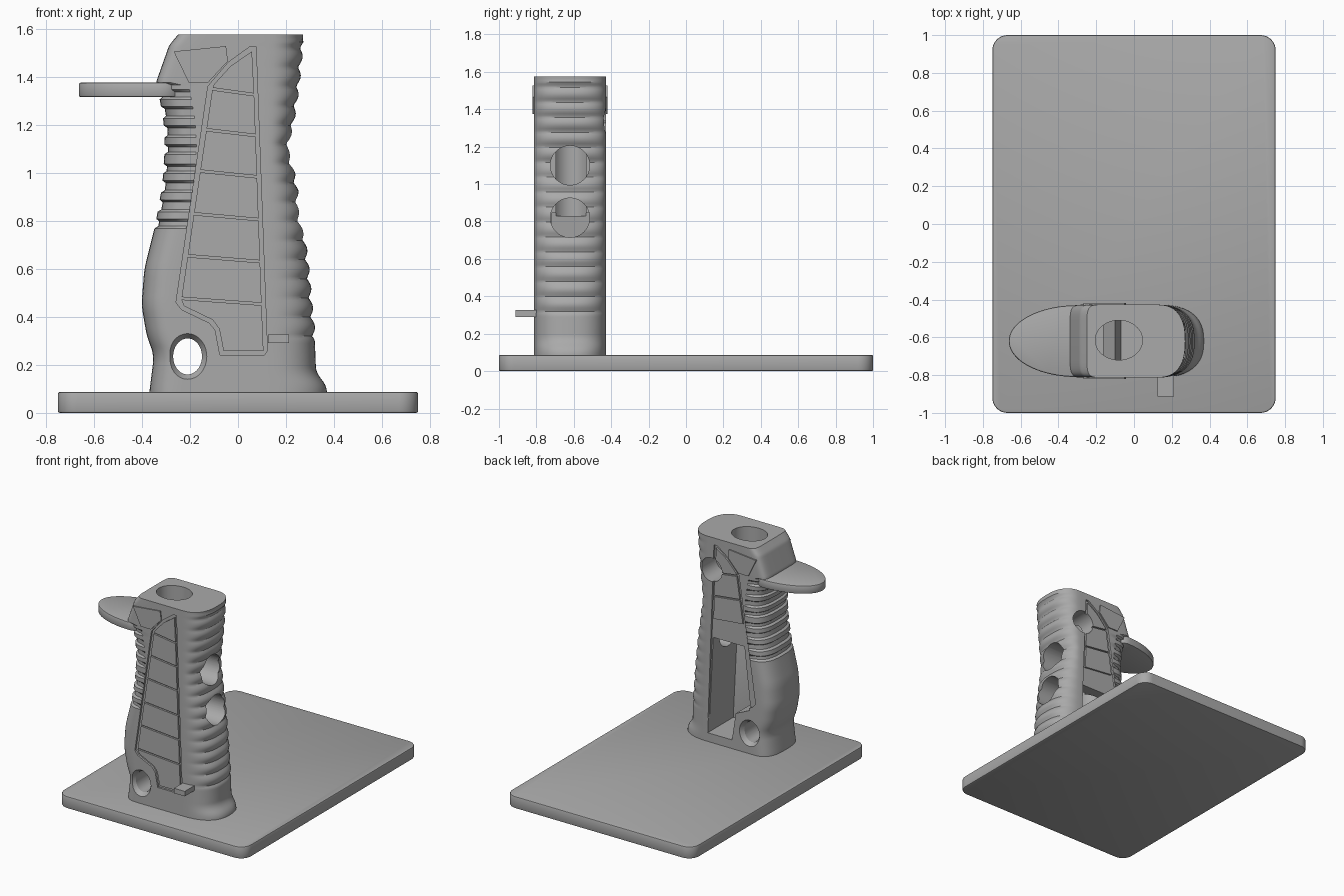
import bpy, bmesh, math
from mathutils import Vector

cube = bpy.data.objects.get("Cube")
if cube:
    bpy.data.objects.remove(cube, do_unlink=True)

grey = bpy.data.materials.new("plain grey")
grey.use_nodes = True
colour = (0.4, 0.4, 0.4, 1)
grey.diffuse_color = colour
grey.node_tree.nodes["Principled BSDF"].inputs["Base Color"].default_value = colour

CY, HW = -0.62, 0.193          # grip centre line and half thickness
BASE, TOP = 0.08, 1.575


def make(name, bm):
    bmesh.ops.recalc_face_normals(bm, faces=bm.faces)
    mesh = bpy.data.meshes.new(name)
    bm.to_mesh(mesh)
    bm.free()
    mesh.materials.append(grey)
    ob = bpy.data.objects.new(name, mesh)
    bpy.context.collection.objects.link(ob)
    return ob


def loft(name, rings):
    bm = bmesh.new()
    loops = [[bm.verts.new(p) for p in ring] for ring in rings]
    n = len(loops[0])
    for a, b in zip(loops, loops[1:]):
        for i in range(n):
            j = (i + 1) % n
            bm.faces.new((a[i], a[j], b[j], b[i]))
    bm.faces.new(loops[0])
    bm.faces.new(loops[-1])
    return make(name, bm)


def prism(name, outline, lo, hi, axis="y"):
    """Extrude a flat outline along one axis."""
    place = {"x": lambda u, v, d: (d, u, v),
             "y": lambda u, v, d: (u, d, v),
             "z": lambda u, v, d: (u, v, d)}[axis]
    return loft(name, [[place(u, v, d) for u, v in outline] for d in (lo, hi)])


def ellipse(cx, cy, rx, ry, n=48):
    return [(cx + rx * math.cos(math.tau * i / n),
             cy + ry * math.sin(math.tau * i / n)) for i in range(n)]


def smooth(ob, angle=30):
    bpy.ops.object.select_all(action="DESELECT")
    ob.select_set(True)
    bpy.context.view_layer.objects.active = ob
    bpy.ops.object.shade_smooth_by_angle(angle=math.radians(angle))


def apply_modifiers(ob):
    deps = bpy.context.evaluated_depsgraph_get()
    ob.data = bpy.data.meshes.new_from_object(ob.evaluated_get(deps))
    ob.modifiers.clear()


def cut(ob, cutter):
    mod = ob.modifiers.new("cut", "BOOLEAN")
    mod.operation, mod.solver, mod.object = "DIFFERENCE", "EXACT", cutter
    apply_modifiers(ob)
    bpy.data.objects.remove(cutter, do_unlink=True)


def soften(ob, width):
    mod = ob.modifiers.new("bevel", "BEVEL")
    mod.width, mod.segments, mod.limit_method = width, 2, "ANGLE"
    mod.angle_limit = math.radians(50)
    apply_modifiers(ob)
    smooth(ob)


def linear(table, z):
    for (z0, x0), (z1, x1) in zip(table, table[1:]):
        if z <= z1:
            return x0 + (x1 - x0) * max(0, z - z0) / (z1 - z0)
    return table[-1][1]


def eased(table, z, w=0.03):
    return sum(linear(table, z + w * k / 3) for k in range(-3, 4)) / 7


# Base plate with rounded corners
corners = []
for sx, sy, start in ((1, 1, 0), (-1, 1, 90), (-1, -1, 180), (1, -1, 270)):
    for k in range(9):
        a = math.radians(start + k * 90 / 8)
        corners.append((sx * 0.67 + 0.08 * math.cos(a), sy * 0.92 + 0.08 * math.sin(a)))
soften(prism("base_plate", corners, 0, 0.087, "z"), 0.008)

# Grip body: lofted rounded sections with ripples at one edge, ribs at the other
LEFT = [(0.08, -0.37), (0.2, -0.355), (0.24, -0.35), (0.32, -0.38), (0.45, -0.402), (0.6, -0.39),
        (0.78, -0.345), (0.95, -0.315), (1.1, -0.305), (1.2, -0.308), (1.3, -0.325),
        (1.38, -0.34), (1.53, -0.287), (1.575, -0.25)]
RIGHT = [(0.08, 0.37), (0.11, 0.37), (0.17, 0.325), (0.3, 0.32), (0.45, 0.305), (0.6, 0.292),
         (0.8, 0.268), (1.0, 0.232), (1.1, 0.215), (1.2, 0.228), (1.35, 0.25), (1.575, 0.272)]


def section(z):
    left = linear(LEFT, z) if z > 1.33 else eased(LEFT, z)
    right = eased(RIGHT, z, 0.02)
    if 0.3 < z < 1.55:
        right += 0.016 * (abs(math.sin(math.pi * z / 0.08)) - 0.6)
    rib = 0.77 < z < 1.34 and (z - 0.77) % 0.077 < 0.035
    inset = 0.014 if rib else 0
    square = 7 if z > 1.37 else 2.8
    ring = []
    for k in range(25):
        t = math.pi * (0.5 + k / 24)
        c, s = abs(math.cos(t)) ** (2 / square), abs(math.sin(t)) ** (2 / square)
        c = c if k % 24 else 0
        ring.append((left + inset + (0.13 - inset) * (1 - c),
                     CY + math.copysign((HW - inset) * s, math.sin(t)), z))
    if z < 1.37:     # rib ends step back out to the flat sides
        ring[0] = (left + 0.132, CY + HW, z)
        ring[24] = (left + 0.132, CY - HW, z)
    start = 0.12
    for k in range(25):
        t = math.pi * (k / 24 - 0.5)
        c, s = abs(math.cos(t)) ** (2 / 2.5), abs(math.sin(t)) ** (2 / 2.5)
        c = c if k % 24 else 0
        ring.append((start + (right - start) * c, CY + math.copysign(HW * s, math.sin(t)), z))
    return ring


steps = 150
grip = loft("grip", [section(BASE + (TOP - BASE) * i / steps) for i in range(steps + 1)])

# Side panel outline, shared by both sides
PANEL = [(0.075, 1.525), (0.05, 1.525), (-0.04, 1.46), (-0.125, 1.36), (-0.258, 0.46), (-0.235, 0.43),
         (-0.12, 0.375), (-0.095, 0.345), (-0.075, 0.24), (0.11, 0.24), (0.122, 0.26)]
for side in (-1, 1):
    y = CY + side * HW
    cut(grip, prism("panel_recess", PANEL, y - 0.014, y + 0.014))

# Hollow interior, window on the rear side, and round openings
CAVITY = [(-0.16, 0.845), (0.09, 0.845), (0.125, 0.15), (-0.07, 0.15), (-0.1, 0.35), (-0.21, 0.4)]
cut(grip, prism("cavity", CAVITY, -0.72, -0.35))
cut(grip, prism("bore", ellipse(-0.08, -0.615, 0.125, 0.105), 0.83, 1.7, "z"))
for z in (1.1, 0.82):
    cut(grip, prism("edge_hole", ellipse(CY, z, 0.105, 0.105), 0, 0.5, "x"))
cut(grip, prism("rear_hole", ellipse(0.096, 1.34, 0.085, 0.085), -0.6, -0.35))
cut(grip, prism("lower_hole", ellipse(-0.21, 0.235, 0.06, 0.075), -1, -0.2))
for side in (-1, 1):
    y = CY + side * HW
    cut(grip, loft("hole_chamfer", [[(u, d, v) for u, v in ellipse(-0.21, 0.235, 0.06 + r, 0.075 + r)]
                                    for d, r in ((y - side * 0.03, 0), (y + side * 0.003, 0.022))]))
smooth(grip)


# Panel plates, split by slanted grooves
def edge_l(z):
    return -0.105 - 0.133 * (1.36 - z) / 0.9


def edge_r(z):
    return 0.061 + 0.044 * (1.5 - z) / 1.24


GROOVES = [1.337, 1.167, 0.995, 0.817, 0.642, 0.465]
GAP, TILT = 0.005, 0.012


def row(z, shift):
    """Two ends of a slanted groove edge, left then right."""
    zl, zr = z + TILT + shift, z - TILT + shift
    return [(edge_l(zl), zl), (edge_r(zr), zr)]


plates = [[(0.058, 1.505), (-0.03, 1.445), (-0.1, 1.368)] + row(GROOVES[0], GAP)]
for hi, lo in zip(GROOVES, GROOVES[1:]):
    plates.append(row(hi, -GAP)[::-1] + row(lo, GAP))
plates.append(row(GROOVES[-1], -GAP)[::-1]
              + [(-0.225, 0.445), (-0.105, 0.387), (-0.078, 0.35), (-0.06, 0.257), (0.106, 0.257)])
for i, outline in enumerate(plates):
    y = CY - HW
    prism(f"front_panel_{i + 1}", outline, y + 0.001, y + 0.018)
    if i < 3:
        back = prism(f"rear_panel_{i + 1}", outline, CY + HW - 0.018, CY + HW - 0.001)
        cut(back, prism("rear_hole", ellipse(0.096, 1.34, 0.085, 0.085), -0.6, -0.35))

# Raised corner plates near the top
CORNER = [(-0.268, 1.505), (-0.05, 1.527), (-0.042, 1.465), (-0.125, 1.375), (-0.205, 1.375)]
for name, side in (("front", -1), ("rear", 1)):
    y = CY + side * HW
    prism(f"{name}_corner_plate", CORNER, y - 0.008, y + 0.008)

# Half-oval shelf
shelf = [(-0.3 - 0.363 * math.cos(a), CY + 0.19 * math.sin(a))
         for a in (math.pi * (k / 40 - 0.5) for k in range(41))]
soften(prism("shelf", shelf + [(-0.26, CY + 0.17), (-0.26, CY - 0.17)], 1.315, 1.375, "z"), 0.008)

# Small tab on the front side
prism("side_tab", [(0.125, 0.29), (0.212, 0.29), (0.212, 0.326), (0.125, 0.326)], -0.912, -0.79)
